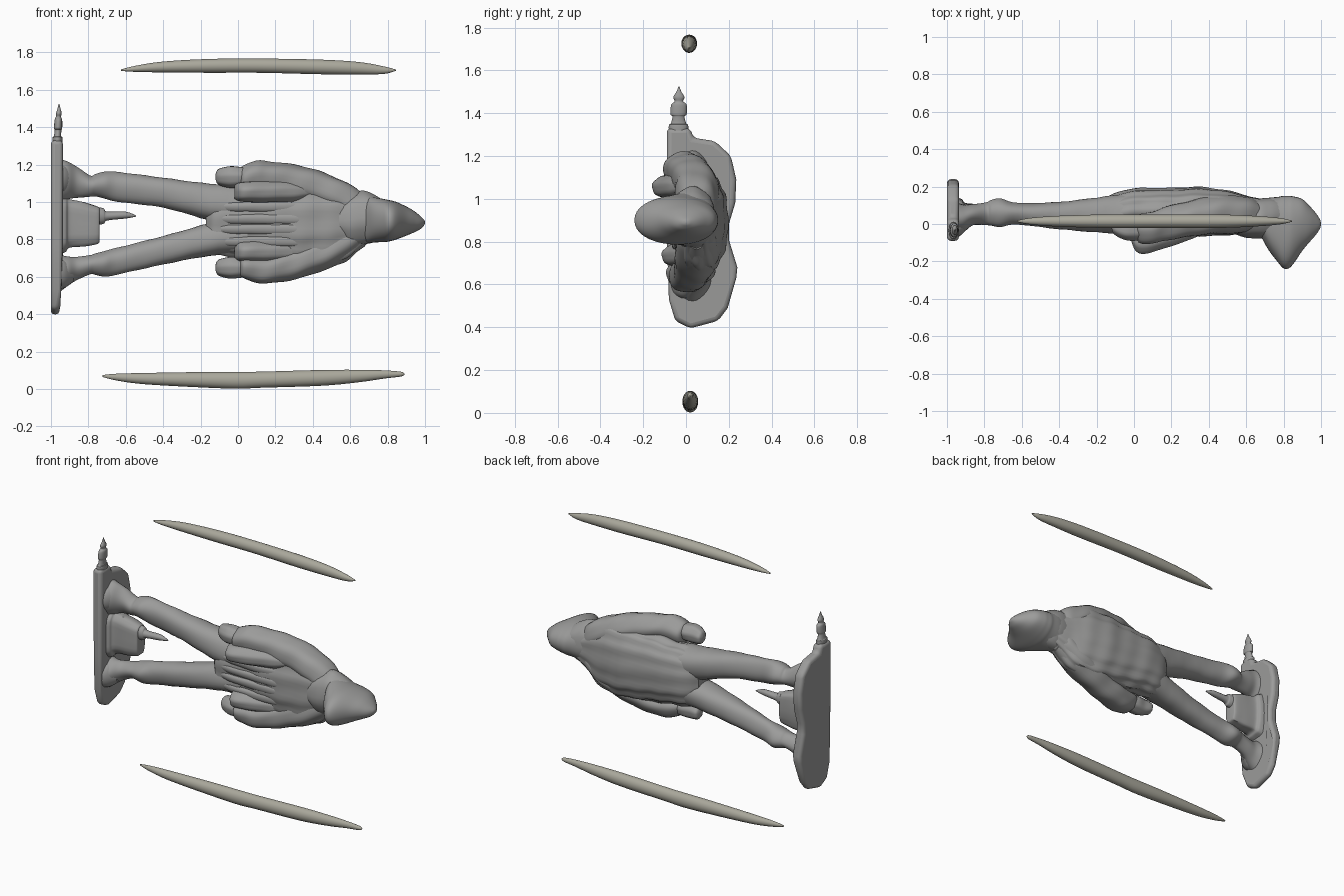
import bpy, bmesh
from math import sin, cos, pi


def material(name, rgb):
    m = bpy.data.materials.new(name)
    m.diffuse_color = (*rgb, 1)
    return m


STONE = material("dark_grey", (.33, .33, .325))
WOOD = material("pale_olive_grey", (.4, .39, .33))


def spline(secs, n):
    """Smoothly interpolate a list of section tuples."""
    out = []
    for i in range(len(secs) - 1):
        p0, p1 = secs[max(i - 1, 0)], secs[i]
        p2, p3 = secs[i + 1], secs[min(i + 2, len(secs) - 1)]
        for k in range(n):
            t = k / n
            out.append([0.5 * (2 * b + (c - a) * t + (2 * a - 5 * b + 4 * c - d) * t * t
                               + (3 * b - a - 3 * c + d) * t ** 3)
                        for a, b, c, d in zip(p0, p1, p2, p3)])
    return out + [list(secs[-1])]


def loft(name, secs, axis='X', sides=28, n=5, ripple=0.0, folds=7, power=1.0, mat=STONE):
    """Oval tube; sections are (position on axis, centre a, centre b, radius a, radius b)."""
    bm = bmesh.new()
    rings = []
    for t, a, b, ra, rb in spline(secs, n):
        ring = []
        for i in range(sides):
            u = 2 * pi * i / sides
            k = 1 + ripple * sin(folds * u + 5 * t) + ripple * 0.6 * sin(40 * t + 2 * u)
            c, s = cos(u), sin(u)
            pa = a + max(ra, .002) * k * abs(c) ** power * (1 if c > 0 else -1)
            pb = b + max(rb, .002) * k * abs(s) ** power * (1 if s > 0 else -1)
            ring.append(bm.verts.new((t, pa, pb) if axis == 'X' else (pa, pb, t)))
        rings.append(ring)
    for r, q in zip(rings, rings[1:]):
        for i in range(sides):
            j = (i + 1) % sides
            bm.faces.new((r[i], r[j], q[j], q[i]))
    bm.faces.new(rings[0][::-1])
    bm.faces.new(rings[-1])
    return finish(name, bm, mat)


def finish(name, bm, mat=STONE):
    bmesh.ops.recalc_face_normals(bm, faces=bm.faces)
    me = bpy.data.meshes.new(name)
    bm.to_mesh(me)
    bm.free()
    me.materials.append(mat)
    ob = bpy.data.objects.new(name, me)
    bpy.context.collection.objects.link(ob)
    bpy.context.view_layer.objects.active = ob
    ob.select_set(True)
    bpy.ops.object.shade_smooth_by_angle(angle=0.7)
    ob.select_set(False)
    return ob


# Irregular standing plate, thinner towards its lower end
outline = [(-.09, 1.33), (.02, 1.33), (.035, 1.285), (.135, 1.27), (.21, 1.2), (.235, 1.09),
           (.23, .98), (.2, .88), (.2, .81), (.24, .68), (.235, .63), (.195, .49), (.15, .43),
           (.02, .395), (-.05, .43), (-.08, .53), (-.088, .77)]
bm = bmesh.new()
face = bm.faces.new([bm.verts.new((-1, y, z)) for y, z in outline])
top = bmesh.ops.extrude_face_region(bm, geom=[face])['geom']
for v in [g for g in top if isinstance(g, bmesh.types.BMVert)]:
    v.co.x = -.936 if v.co.z > .5 else -.955
plate = finish("base_plate", bm)
bev = plate.modifiers.new("bevel", 'BEVEL')
bev.width, bev.segments = .022, 4

# Small turned post at the edge of the plate
loft("edge_post", [(1.31, -.965, -.035, .026, .045), (1.345, -.965, -.035, .026, .045),
                   (1.352, -.965, -.035, .02, .036), (1.385, -.962, -.035, .018, .028),
                   (1.395, -.962, -.035, .022, .038), (1.44, -.96, -.033, .02, .036),
                   (1.455, -.96, -.033, .014, .02), (1.475, -.958, -.033, .015, .026),
                   (1.5, -.957, -.033, .008, .012), (1.525, -.957, -.033, .002, .002)],
     axis='Z', sides=16)

# Rock and spike between the feet
loft("rock", [(-.95, .05, .88, .09, .155), (-.92, .05, .88, .08, .145), (-.9, .05, .885, .06, .13),
              (-.82, .05, .88, .055, .115), (-.75, .05, .875, .045, .1), (-.74, .05, .88, .03, .085)],
     ripple=.025, power=.55)
loft("rock_spike", [(-.78, .05, .925, .045, .05), (-.72, .05, .925, .03, .042),
                    (-.7, .05, .925, .025, .024), (-.6, .05, .93, .018, .018),
                    (-.545, .05, .925, .003, .003)], sides=12)

# Legs with boots and cuffs
loft("upper_leg", [(-.95, .03, 1.11, .085, .115), (-.91, .03, 1.115, .07, .1),
                   (-.86, .05, 1.105, .055, .08), (-.79, .055, 1.085, .06, .055),
                   (-.76, .06, 1.09, .067, .06), (-.71, .06, 1.09, .075, .072),
                   (-.62, .055, 1.078, .058, .08), (-.4, .045, 1.05, .075, .082),
                   (-.15, .05, 1.0, .1, .1), (.05, .06, .98, .11, .11)], ripple=.03, folds=4)
loft("lower_leg", [(-.95, .03, .62, .085, .095), (-.91, .03, .63, .07, .078),
                   (-.86, .05, .645, .055, .06), (-.79, .055, .665, .06, .05),
                   (-.76, .06, .668, .067, .058), (-.71, .06, .67, .075, .068),
                   (-.62, .055, .69, .058, .072), (-.4, .045, .742, .075, .078),
                   (-.15, .05, .8, .1, .09), (.05, .06, .83, .11, .11)], ripple=.03, folds=4)
# Boot toes
for name, z in (("upper_boot_toe", 1.12), ("lower_boot_toe", .615)):
    loft(name, [(-.95, -.01, z, .065, .08), (-.92, 0, z, .055, .07), (-.88, .02, z, .03, .04)])

# Jacket body, blending into the hips
loft("jacket", [(-.17, .055, .9, .06, .1), (-.13, .055, .9, .095, .17), (-.05, .065, .9, .115, .19),
                (.05, .07, .9, .12, .2), (.2, .065, .895, .125, .22), (.35, .065, .89, .13, .235),
                (.48, .06, .89, .12, .235), (.57, .055, .89, .105, .205),
                (.64, .05, .895, .09, .155), (.72, .05, .9, .075, .1)],
     sides=64, n=8, ripple=.028, folds=13, power=.85)
# Jacket front edges and straps
for name, z, x0, x1 in (("strap", .975, -.09, .42), ("lapel", .91, -.1, .5),
                        ("lapel", .855, -.09, .5), ("strap", .79, -.08, .42)):
    loft(name, [(x0, -.035, z, .012, .02), (x0 + .1, -.042, z, .02, .026),
                (x1 - .2, -.05, z, .016, .026), (x1, -.03, z, .008, .02)], sides=16,
         ripple=.05, folds=3)

# Arms: hanging from the shoulders to the hip pockets
loft("upper_arm", [(.01, -.02, 1.12, .04, .05), (.03, -.025, 1.12, .075, .075),
                   (.1, -.02, 1.135, .085, .083), (.17, 0, 1.135, .09, .08),
                   (.3, .025, 1.11, .095, .09), (.42, .045, 1.08, .1, .092),
                   (.53, .05, 1.035, .1, .095), (.62, .05, .985, .09, .1),
                   (.68, .05, .95, .06, .09)], ripple=.035, folds=5, n=7)
loft("lower_arm", [(.01, -.01, .65, .04, .04), (.03, -.015, .65, .075, .06),
                   (.1, 0, .64, .085, .073), (.17, .01, .64, .09, .075), (.3, .03, .67, .09, .085),
                   (.42, .045, .715, .1, .092), (.53, .05, .76, .1, .095), (.62, .05, .82, .09, .095),
                   (.68, .05, .85, .06, .085)], ripple=.035, folds=5, n=7)
for name, y, z in (("upper_hand", -.03, 1.135), ("lower_hand", .0, .65)):
    loft(name, [(-.12, y + .02, z, .012, .015), (-.105, y + .015, z, .04, .042),
                (-.05, y, z, .055, .056), (0, y, z, .06, .055), (.05, y, z, .05, .05)], ripple=.03)
# Bulging pockets beside the hem
for name, y, z in (("upper_pocket", -.085, 1.055), ("lower_pocket", -.04, .735)):
    loft(name, [(-.02, y + .04, z, .03, .035), (.01, y, z, .06, .05), (.07, y, z, .072, .055),
                (.18, y + .02, z, .06, .055), (.3, y + .05, z, .05, .05),
                (.38, y + .07, z, .03, .03)], ripple=.03)

# Cowl around the neck and the pointed hood
loft("cowl", [(.54, .03, .9, .085, .1), (.6, .025, .905, .1, .135), (.67, .03, .915, .105, .145),
              (.73, .03, .91, .11, .125), (.78, .03, .905, .1, .1)], ripple=.02)
loft("hood", [(.64, .045, .905, .06, .1), (.68, .03, .905, .1, .125), (.72, .0, .905, .14, .122),
              (.77, -.03, .902, .175, .116), (.795, -.042, .9, .192, .113), (.82, -.045, .9, .195, .108),
              (.85, -.034, .9, .182, .099), (.9, -.005, .898, .138, .078), (.94, .0, .895, .095, .058),
              (.975, 0, .89, .055, .035), (.995, 0, .89, .022, .015), (1, 0, .89, .003, .003)],
     sides=36, power=.93)

# Two loose spindle staffs
loft("top_staff", [(-.625, .015, 1.705, .004, .004), (-.55, .015, 1.712, .018, .016),
                   (-.4, .015, 1.722, .029, .029), (-.15, .015, 1.728, .036, .037),
                   (.12, .015, 1.729, .036, .038), (.45, .015, 1.722, .036, .039),
                   (.65, .015, 1.715, .028, .033), (.78, .015, 1.705, .017, .02),
                   (.845, .015, 1.705, .003, .003)], sides=20, mat=WOOD)
loft("bottom_staff", [(-.725, .02, .07, .003, .005), (-.65, .02, .064, .015, .018),
                      (-.5, .02, .056, .028, .03), (-.2, .02, .05, .036, .041),
                      (.0, .02, .047, .036, .045), (.12, .02, .05, .036, .043),
                      (.45, .02, .06, .036, .042), (.65, .02, .07, .028, .033),
                      (.78, .02, .078, .018, .022), (.87, .02, .08, .012, .013),
                      (.89, .02, .08, .003, .003)], sides=20, mat=WOOD)
